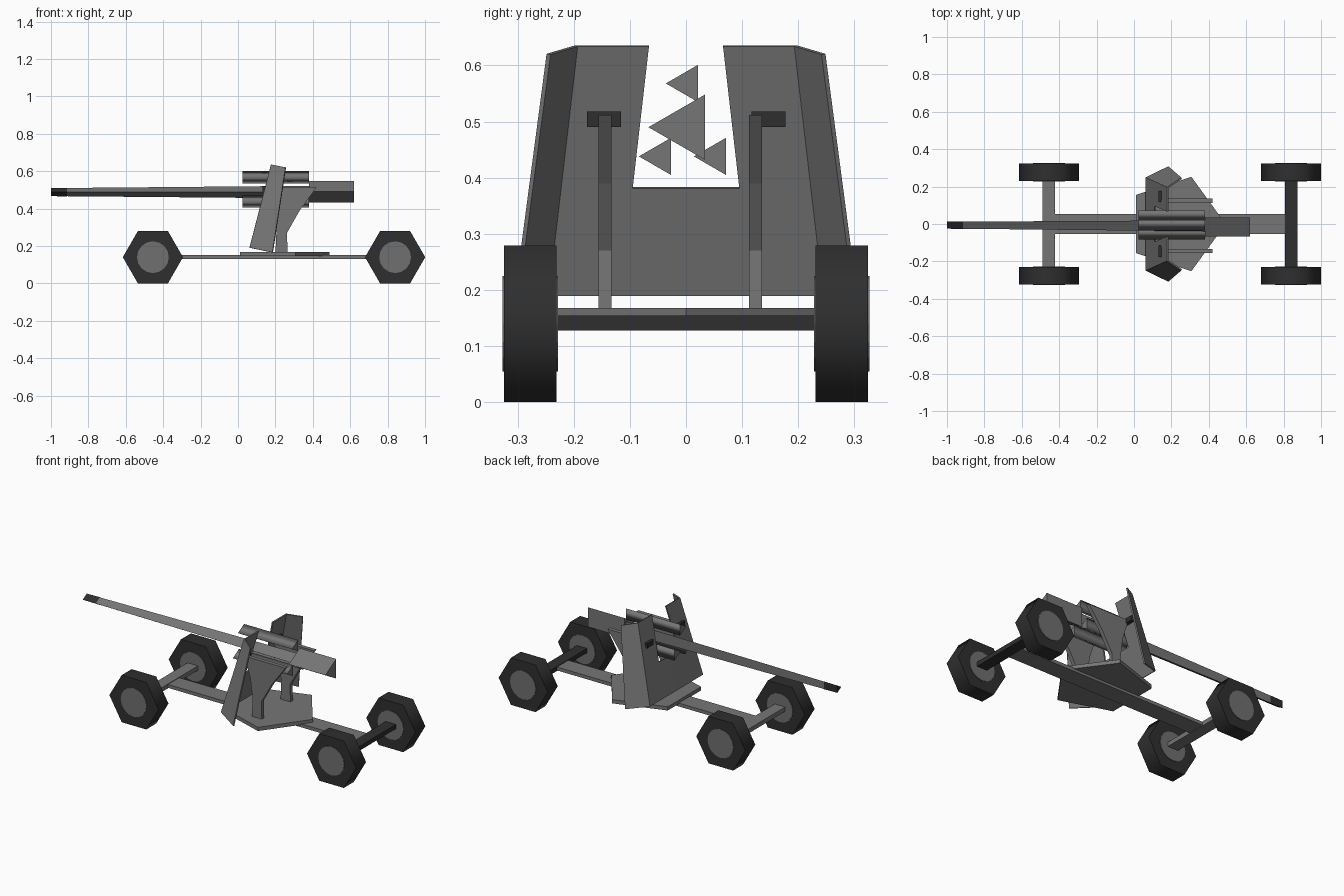
import bpy, bmesh, math
from mathutils import Vector

if "Cube" in bpy.data.objects:
    bpy.data.objects.remove(bpy.data.objects["Cube"])


def material(name, v):
    m = bpy.data.materials.new(name)
    m.diffuse_color = (v, v, v, 1)
    m.use_nodes = True
    m.node_tree.nodes["Principled BSDF"].inputs["Base Color"].default_value = m.diffuse_color
    return m


GREY = material("gun_grey", 0.18)
DARK = material("dark_rubber", 0.028)
HUB = material("hub_grey", 0.16)


def make(name, verts, faces, mat):
    me = bpy.data.meshes.new(name)
    me.from_pydata(verts, [], faces)
    bm = bmesh.new()
    bm.from_mesh(me)
    bmesh.ops.recalc_face_normals(bm, faces=bm.faces)
    bm.to_mesh(me)
    bm.free()
    me.materials.append(mat)
    ob = bpy.data.objects.new(name, me)
    bpy.context.collection.objects.link(ob)
    return ob


def loft(name, a, b, mat, smooth=False):
    """Closed solid between two matching outlines; sides may be smooth."""
    n = len(a)
    faces = [(i, (i + 1) % n, n + (i + 1) % n, n + i) for i in range(n)]
    faces += [tuple(range(n)), tuple(range(n, 2 * n))]
    ob = make(name, a + b, faces, mat)
    if smooth:
        for p in ob.data.polygons:
            p.use_smooth = len(p.vertices) == 4
        # keep the rims of the end caps sharp
        for e in ob.data.edges:
            i, j = e.vertices
            e.use_edge_sharp = (i < n) == (j < n)
    return ob


def ring(n, r, start=0.0):
    return [(r * math.cos(start + math.tau * i / n), r * math.sin(start + math.tau * i / n))
            for i in range(n)]


def box(name, lo, hi, mat):
    q = [(lo[0], lo[1]), (hi[0], lo[1]), (hi[0], hi[1]), (lo[0], hi[1])]
    return loft(name, [(x, y, lo[2]) for x, y in q], [(x, y, hi[2]) for x, y in q], mat)


def disc_y(name, n, r, x, z, y0, y1, mat, smooth=False):
    pts = ring(n, r)
    return loft(name, [(x + u, y0, z + v) for u, v in pts],
                [(x + u, y1, z + v) for u, v in pts], mat, smooth)


def tri_tube(name, x0, r0, x1, r1, y, z, mat, smooth=False):
    def outline(x, r):
        return [(x, y + u, z + v) for u, v in ring(3, r, math.pi)]
    return loft(name, outline(x0, r0), outline(x1, r1), mat, smooth)


# Wheels with hubs showing on both faces
for end, x in (("left", -0.455), ("right", 0.84)):
    for side, s in (("front", -1), ("back", 1)):
        disc_y(f"{end}_{side}_wheel", 6, 0.161, x, 0.14, s * 0.231, s * 0.324, DARK, True)
        disc_y(f"{end}_{side}_hub", 16, 0.085, x, 0.14, s * 0.228, s * 0.327, HUB)

# Carriage: axles, beam and five-sided platform
box("left_axle", (-0.49, -0.23, 0.128), (-0.422, 0.23, 0.154), GREY)
box("right_axle", (0.808, -0.23, 0.128), (0.875, 0.23, 0.154), DARK)
box("chassis_beam", (-0.455, -0.053, 0.131), (0.82, 0.053, 0.151), GREY)
penta = [(0.225 + u, v) for u, v in ring(5, 0.265)]
loft("platform", [(x, y, 0.146) for x, y in penta], [(x, y, 0.168) for x, y in penta], GREY)

# Gun: barrel, muzzle, breech and three recoil cylinders
tri_tube("barrel", -0.915, 0.0255, 0.39, 0.039, 0, 0.488, GREY)
tri_tube("muzzle", -1.0, 0.025, -0.915, 0.0265, 0, 0.488, DARK)
tri_tube("breech", 0.38, 0.067, 0.62, 0.067, 0, 0.49, GREY)
for i, (y, z) in enumerate([(0.002, 0.568), (-0.046, 0.438), (0.052, 0.438)]):
    tri_tube(f"recoil_cylinder_{i + 1}", 0.025, 0.038, 0.38, 0.038, y, z, GREY, True)

# Cradle legs
leg = [(0.20, 0.16), (0.265, 0.16), (0.262, 0.27), (0.33, 0.39), (0.42, 0.512),
       (0.15, 0.512), (0.19, 0.39), (0.205, 0.27)]
for side, y in (("front", -0.144), ("back", 0.124)):
    loft(f"{side}_leg", [(x, y - 0.0115, z) for x, z in leg],
         [(x, y + 0.0115, z) for x, z in leg], GREY)


# Shield: half of a sloped, notched plate with a swept wing, mirrored
def plate(y, z):
    return (0.065 + (z - 0.19) * 0.258, y, z)


half = [plate(0, 0.19), plate(0.247, 0.19), plate(0.195, 0.635), plate(0.066, 0.635),
        plate(0.095, 0.382), plate(0, 0.382),
        (0.185, 0.305, 0.165), (0.255, 0.245, 0.62)]
shield = make("shield", half, [(0, 1, 2, 3, 4, 5), (1, 6, 7, 2)], GREY)
mir = shield.modifiers.new("mirror", 'MIRROR')
mir.use_axis = (False, True, False)
sol = shield.modifiers.new("thickness", 'SOLIDIFY')
sol.thickness = 0.008
sol.offset = 0

# Dark pins through the shield
for side, y in (("front", -0.146), ("back", 0.147)):
    box(f"{side}_pin", (0.13, y - 0.03, 0.49), (0.168, y + 0.03, 0.518), DARK)
